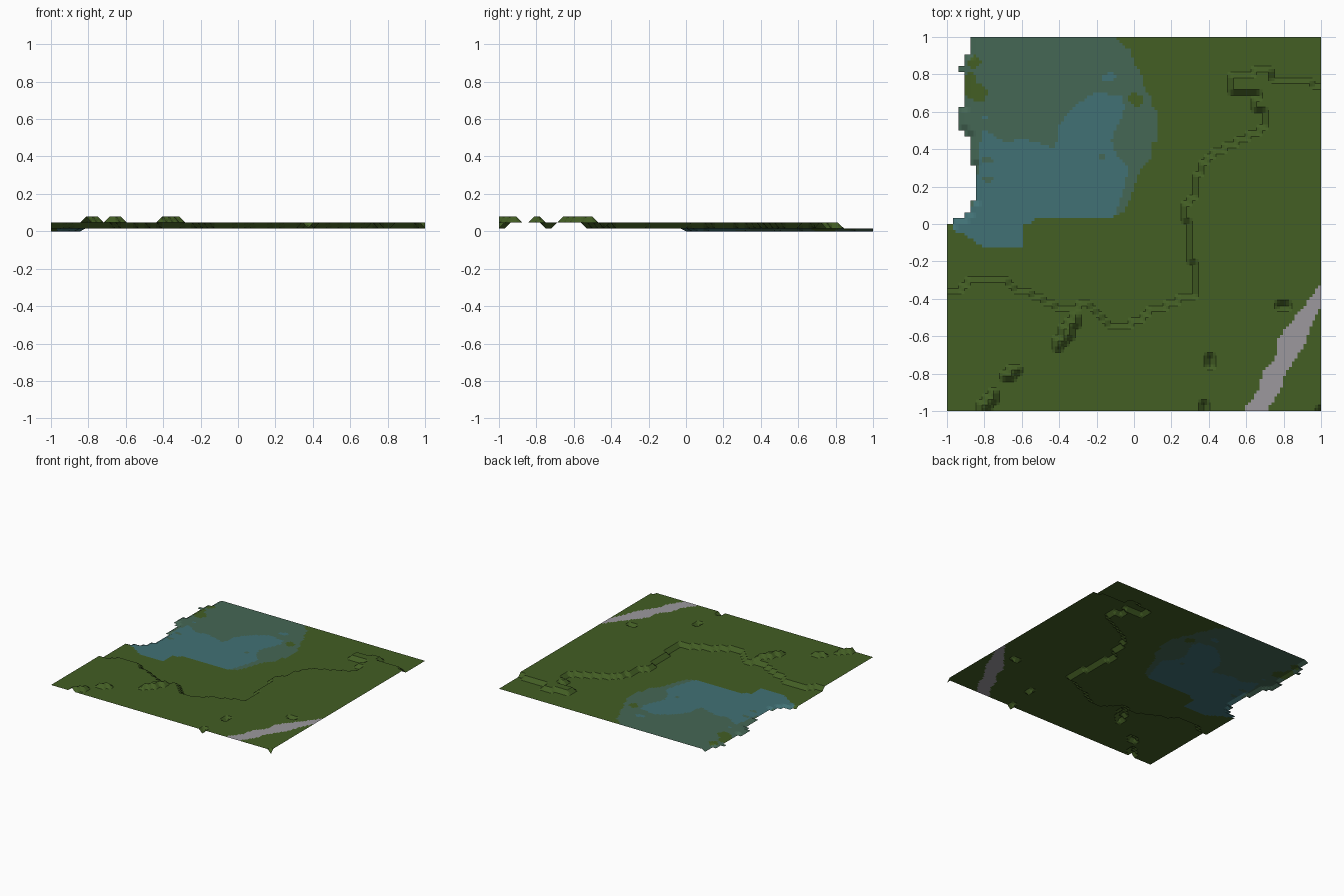
import bpy, bmesh
from mathutils import Vector

N = 64
H = 2 / N


def material(name, rgb):
    m = bpy.data.materials.new(name)
    lin = [(c / 255 / 12.92) if c < 11 else ((c / 255 + 0.055) / 1.055) ** 2.4 for c in rgb]
    m.diffuse_color = (*lin, 1)
    return m


def inside(poly, x, y):
    hit = False
    for (x1, y1), (x2, y2) in zip(poly, poly[1:] + poly[:1]):
        if (y1 > y) != (y2 > y) and x < (x2 - x1) * (y - y1) / (y2 - y1) + x1:
            hit = not hit
    return hit


def near(seg, x, y, r):
    a, b, p = Vector(seg[0:2]), Vector(seg[2:4]), Vector((x, y))
    d = b - a
    t = max(0, min(1, (p - a).dot(d) / d.length_squared)) if d.length else 0
    return (a + d * t - p).length < r


# edge of the raised plateau; closed around the south and east
PLATEAU = [(-1.1, -.38), (-.92, -.35), (-.87, -.29), (-.70, -.29), (-.62, -.35), (-.48, -.40),
           (-.40, -.455), (-.315, -.455), (-.26, -.42), (-.19, -.48), (-.13, -.535),
           (-.005, -.535), (.06, -.48), (.20, -.425), (.26, -.39), (.325, -.39), (.325, -.2),
           (.295, -.2), (.295, .015), (.265, .015), (.265, .09), (.31, .13), (.33, .24),
           (.365, .32), (.47, .40), (.57, .45), (.685, .50), (.70, .615), (.64, .615),
           (.64, .66), (.67, .66), (.67, .705), (.515, .705), (.515, .78), (.635, .79),
           (.645, .83), (.715, .83), (.73, .775), (.94, .76), (1.1, .68), (1.1, -1.1), (-1.1, -1.1)]

# low mounds and small pits as short segments on the plateau
MOUNDS = [(-.406, -.656, -.312, -.50), (-.6875, -.8125, -.625, -.781), (-.8125, -1, -.75, -.906)]
PITS = [(.406, -.75, .406, -.719), (.375, -1, .375, -.969), (.781, -.4375, .8125, -.4375),
        (1, -1, 1, -1)]

# painted regions
SHALLOW = [(-1, 1.1), (-.13, 1.1), (-.10, .99), (-.02, .93), (.0, .86), (.04, .80), (.06, .72),
           (.10, .68), (.10, .63), (.125, .60), (.125, .45), (.09, .42), (.09, .35), (.03, .28),
           (0, .20), (-.02, .13), (-.06, .06), (-.12, .03), (-.53, .03), (-.54, .01), (-.595, 0),
           (-.60, -.125), (-.80, -.125), (-.84, -.10), (-.90, -.06), (-.97, -.03), (-.97, .1),
           (-1, .2)]
DEEP = [(-.80, .51), (-.76, .48), (-.70, .44), (-.58, .45), (-.50, .43), (-.42, .40), (-.40, .53),
        (-.35, .60), (-.25, .68), (-.20, .70), (-.07, .69), (-.05, .62), (-.07, .56), (-.10, .50),
        (-.12, .45), (-.10, .38), (-.03, .30), (-.05, .20), (-.08, .12), (-.11, .0), (-.53, .0),
        (-.595, -.13), (-.80, -.13), (-1, -.06), (-1, .06), (-.86, .1), (-.83, .30), (-.83, .40)]
ROAD = [(.595, -1.01), (.60, -.97), (.66, -.90), (.69, -.79), (.755, -.73), (.765, -.62),
        (.86, -.50), (.94, -.40), (1.01, -.30), (1.01, -.42), (.95, -.53), (.92, -.63),
        (.86, -.73), (.79, -.83), (.79, -.88), (.70, -1.01)]
ISLANDS = [(-.87, .72, -.83, .70, .045), (-.89, .76, -.87, .78, .03), (-.86, .86, -.85, .87, .03),
           (.0, .67, .02, .66, .03)]
DEEP_SPOTS = [(-.15, .78, -.12, .79, .022), (-.80, .57, -.79, .57, .012)]
SHALLOW_SPOTS = [(-.80, .24, -.77, .24, .014), (-.80, .34, -.77, .34, .014),
                 (-.18, .36, -.17, .36, .014)]

# ragged west shore: (first row, first remaining column)
SHORE = [(0, 0), (32, 1), (33, 3), (34, 4), (36, 5), (42, 4), (47, 3), (48, 2), (52, 3), (58, 2),
         (59, 3), (61, 4)]


def first_col(j):
    return [c for r, c in SHORE if r <= j][-1]


def height(i, j):
    x, y = i * H - 1, j * H - 1
    if any(0 <= r < N and i <= first_col(r) and first_col(r) > 0 for r in (j - 1, j)):
        return 0
    if any(near(s, x, y, .01) for s in PITS):
        return .016
    if any(near(s, x, y, .023) for s in MOUNDS):
        return .078
    return .047 if inside(PLATEAU, x, y) else .016


def paint(x, y):
    if inside(ROAD, x, y):
        return 3
    if y < -.2 or x > .2 or not inside(SHALLOW, x, y):
        return 0
    if any(near(s[:4], x, y, s[4]) for s in ISLANDS):
        return 0
    if any(near(s[:4], x, y, s[4]) for s in SHALLOW_SPOTS):
        return 1
    if inside(DEEP, x, y) or any(near(s[:4], x, y, s[4]) for s in DEEP_SPOTS):
        return 2
    return 1


# terrain sheet
bm = bmesh.new()
verts = {}


def vert(i, j):
    if (i, j) not in verts:
        verts[i, j] = bm.verts.new((i * H - 1, j * H - 1, height(i, j)))
    return verts[i, j]


for j in range(N):
    for i in range(first_col(j), N):
        bm.faces.new([vert(i, j), vert(i + 1, j), vert(i + 1, j + 1), vert(i, j + 1)])

# finer cells so the painted borders follow their outlines
bmesh.ops.subdivide_edges(bm, edges=bm.edges[:], cuts=1, use_grid_fill=True)
for f in bm.faces:
    c = f.calc_center_median()
    f.material_index = paint(c.x, c.y)

me = bpy.data.meshes.new("terrain")
bm.to_mesh(me)
bm.free()
for name, rgb in (("grass green", (67, 94, 36)), ("shallow water", (69, 103, 85)),
                  ("deep water", (65, 113, 117)), ("road grey", (156, 153, 158))):
    me.materials.append(material(name, rgb))
bpy.context.collection.objects.link(bpy.data.objects.new("terrain", me))
